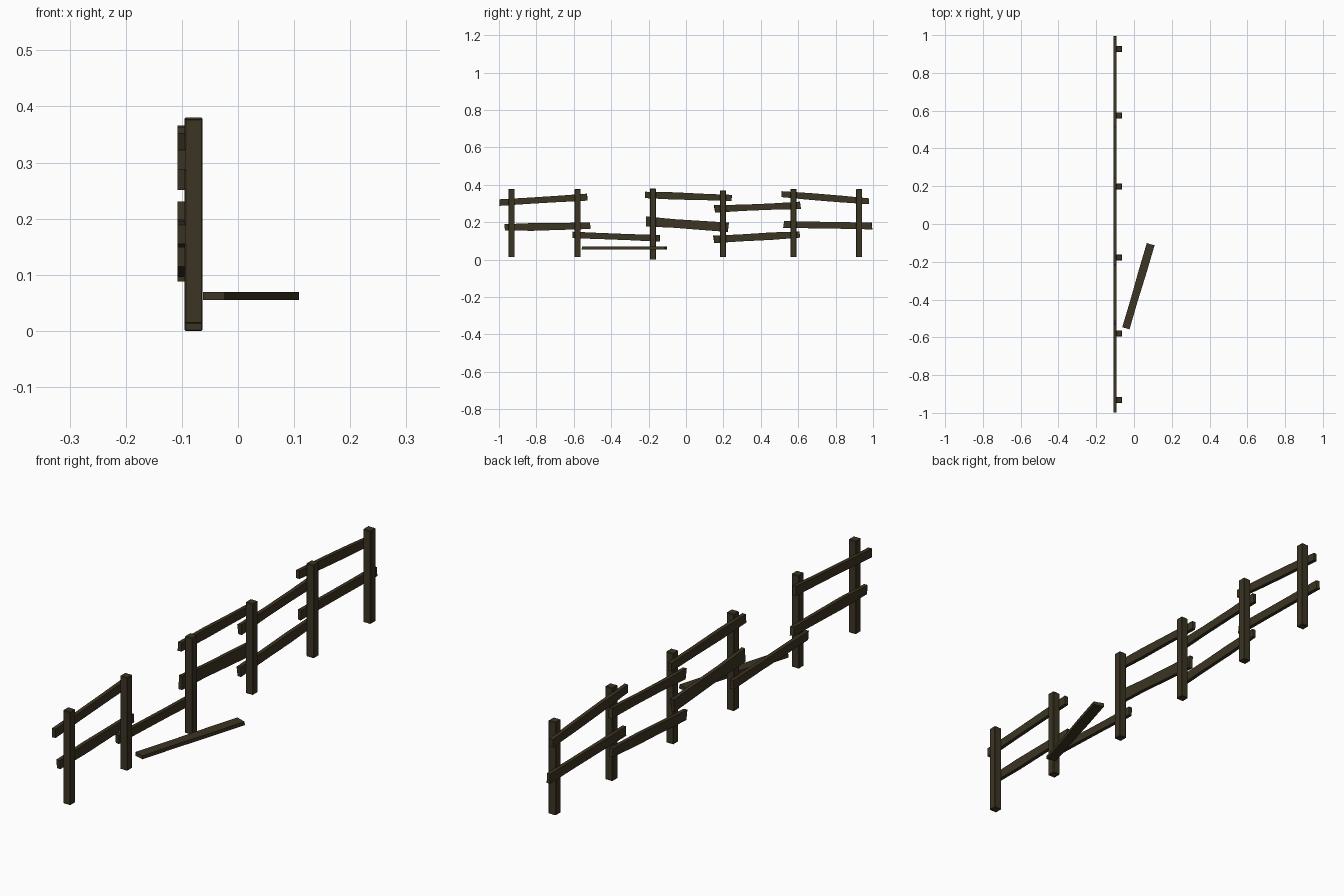
import bpy, bmesh, math, random
from mathutils import Vector, Matrix

if "Cube" in bpy.data.objects:
    bpy.data.objects.remove(bpy.data.objects["Cube"])

random.seed(4)

def material(name, rgb):
    m = bpy.data.materials.new(name)
    m.diffuse_color = (*rgb, 1)
    m.use_nodes = True
    m.node_tree.nodes["Principled BSDF"].inputs["Base Color"].default_value = m.diffuse_color
    return m

wood = material("weathered dark wood", (0.045, 0.035, 0.017))

def beam(name, a, b, side, width, thick, rings=2, rough=0.0):
    """Rough-sawn beam from a to b: 4-sided rings, slightly uneven, capped."""
    a, b, side = Vector(a), Vector(b), Vector(side).normalized()
    axis = (b - a).normalized()
    across = axis.cross(side).normalized()
    bm = bmesh.new()
    loops = []
    for i in range(rings):
        c = a.lerp(b, i / (rings - 1))
        w = width / 2 * (1 + random.uniform(-rough, rough))
        loop = []
        for s, t in ((-1, -1), (1, -1), (1, 1), (-1, 1)):
            slip = random.uniform(-rough, rough) * width * 0.8
            loop.append(bm.verts.new(c + across * s * w + side * t * thick / 2 + axis * slip))
        loops.append(loop)
    for p, q in zip(loops, loops[1:]):
        for k in range(4):
            n = (k + 1) % 4
            bm.faces.new((p[k], p[n], q[n], q[k]))
    bm.faces.new(loops[0][::-1])
    bm.faces.new(loops[-1])
    bmesh.ops.recalc_face_normals(bm, faces=bm.faces)
    me = bpy.data.meshes.new(name)
    bm.to_mesh(me)
    bm.free()
    me.materials.append(wood)
    ob = bpy.data.objects.new(name, me)
    bpy.context.collection.objects.link(ob)
    return ob

# Upright posts: y, bottom, top
posts = [(-0.932, 0.013, 0.378), (-0.579, 0.013, 0.378), (-0.177, 0.0, 0.38),
         (0.198, 0.013, 0.37), (0.575, 0.013, 0.378), (0.926, 0.013, 0.378)]
for i, (y, z0, z1) in enumerate(posts):
    ob = beam(f"post_{i + 1}", (-0.079, y, z0), (-0.079, y, z1), (1, 0, 0), 0.032, 0.032)
    bev = ob.modifiers.new("worn edges", 'BEVEL')
    bev.width, bev.segments = 0.002, 1

# Crooked rails on the back of the posts: y0, z0, y1, z1, height
rails = [(-0.998, 0.305, -0.53, 0.334, 0.036), (-0.97, 0.172, -0.512, 0.181, 0.038),
         (-0.605, 0.132, -0.142, 0.114, 0.036), (-0.217, 0.346, 0.242, 0.33, 0.036),
         (-0.215, 0.204, 0.225, 0.173, 0.05), (0.152, 0.271, 0.612, 0.29, 0.037),
         (0.148, 0.108, 0.607, 0.134, 0.037), (0.513, 0.35, 0.978, 0.312, 0.034),
         (0.522, 0.188, 0.994, 0.18, 0.038)]
for i, (y0, z0, y1, z1, h) in enumerate(rails):
    beam(f"rail_{i + 1}", (-0.1, y0, z0), (-0.1, y1, z1), (1, 0, 0), h, 0.015, 4, 0.1)

# Loose rail lying flat beside the gap
beam("fallen_rail", (-0.043, -0.552, 0.062), (0.088, -0.108, 0.062), (0, 0, 1), 0.041, 0.014, 4, 0.06)
